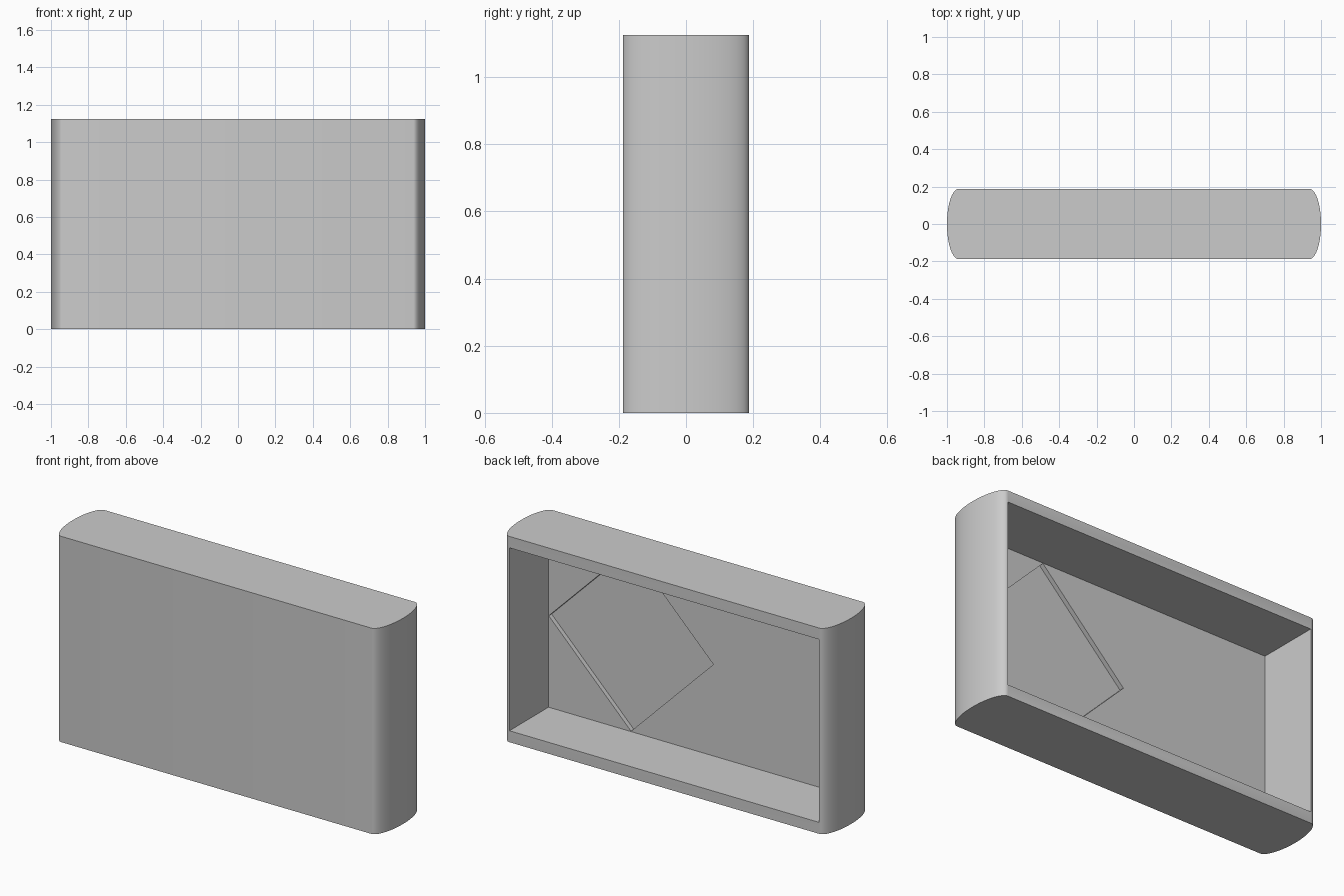
import bpy, bmesh, math
from mathutils import Matrix

default_cube = bpy.data.objects.get("Cube")
if default_cube:
    bpy.data.objects.remove(default_cube, do_unlink=True)

HEIGHT, HALF_DEPTH = 1.125, 0.1875
FLAT_HALF, BULGE = 0.9375, 0.0625      # flat half width, rounded end reach
MID = HEIGHT / 2
SEGMENTS = 32

grey = bpy.data.materials.new("plain grey")
grey.use_nodes = True
colour = (0.6, 0.6, 0.6, 1)
grey.diffuse_color = colour
grey.node_tree.nodes["Principled BSDF"].inputs["Base Color"].default_value = colour


def add_object(name, bm):
    bmesh.ops.recalc_face_normals(bm, faces=bm.faces)
    mesh = bpy.data.meshes.new(name)
    bm.to_mesh(mesh)
    bm.free()
    mesh.materials.append(grey)
    obj = bpy.data.objects.new(name, mesh)
    bpy.context.collection.objects.link(obj)
    return obj


def cut(target, cutter):
    mod = target.modifiers.new(cutter.name, 'BOOLEAN')
    mod.operation, mod.solver, mod.object = 'DIFFERENCE', 'EXACT', cutter
    bpy.context.view_layer.objects.active = target
    bpy.ops.object.modifier_apply(modifier=mod.name)
    bpy.data.objects.remove(cutter, do_unlink=True)


# Casing: plan outline with half-ellipse ends, pulled straight up
bm = bmesh.new()
outline = []
for side in (1, -1):
    for i in range(SEGMENTS + 1):
        a = math.pi * (i / SEGMENTS - 0.5)
        outline.append(bm.verts.new((side * (FLAT_HALF + BULGE * math.cos(a)),
                                     side * HALF_DEPTH * math.sin(a), 0)))
base = bm.faces.new(outline)
top = bmesh.ops.extrude_face_region(bm, geom=[base])["geom"]
bmesh.ops.translate(bm, vec=(0, 0, HEIGHT),
                    verts=[v for v in top if isinstance(v, bmesh.types.BMVert)])
casing = add_object("casing", bm)

# Deep rectangular cavity open to the back
FLOOR_Y, RECESS_Y = -0.15, -0.175
bm = bmesh.new()
bmesh.ops.create_cube(bm, size=1, matrix=Matrix.Translation((0, FLOOR_Y + 0.25, MID))
                      @ Matrix.Diagonal((2 * FLAT_HALF - 0.002, 0.5, 1, 1)))
cut(casing, add_object("cavity_cutter", bm))

# Shallow diamond recess in the cavity floor, on the left half
bm = bmesh.new()
bmesh.ops.create_cube(bm, size=1, matrix=Matrix.Translation((0.4375, RECESS_Y + 0.05, MID))
                      @ Matrix.Rotation(math.pi / 4, 4, 'Y')
                      @ Matrix.Diagonal((0.704, 0.1, 0.704, 1)))
cut(casing, add_object("recess_cutter", bm))

# Smooth rounded ends, crisp rims
bpy.ops.object.select_all(action='DESELECT')
casing.select_set(True)
bpy.context.view_layer.objects.active = casing
bpy.ops.object.shade_smooth_by_angle(angle=math.radians(30))
